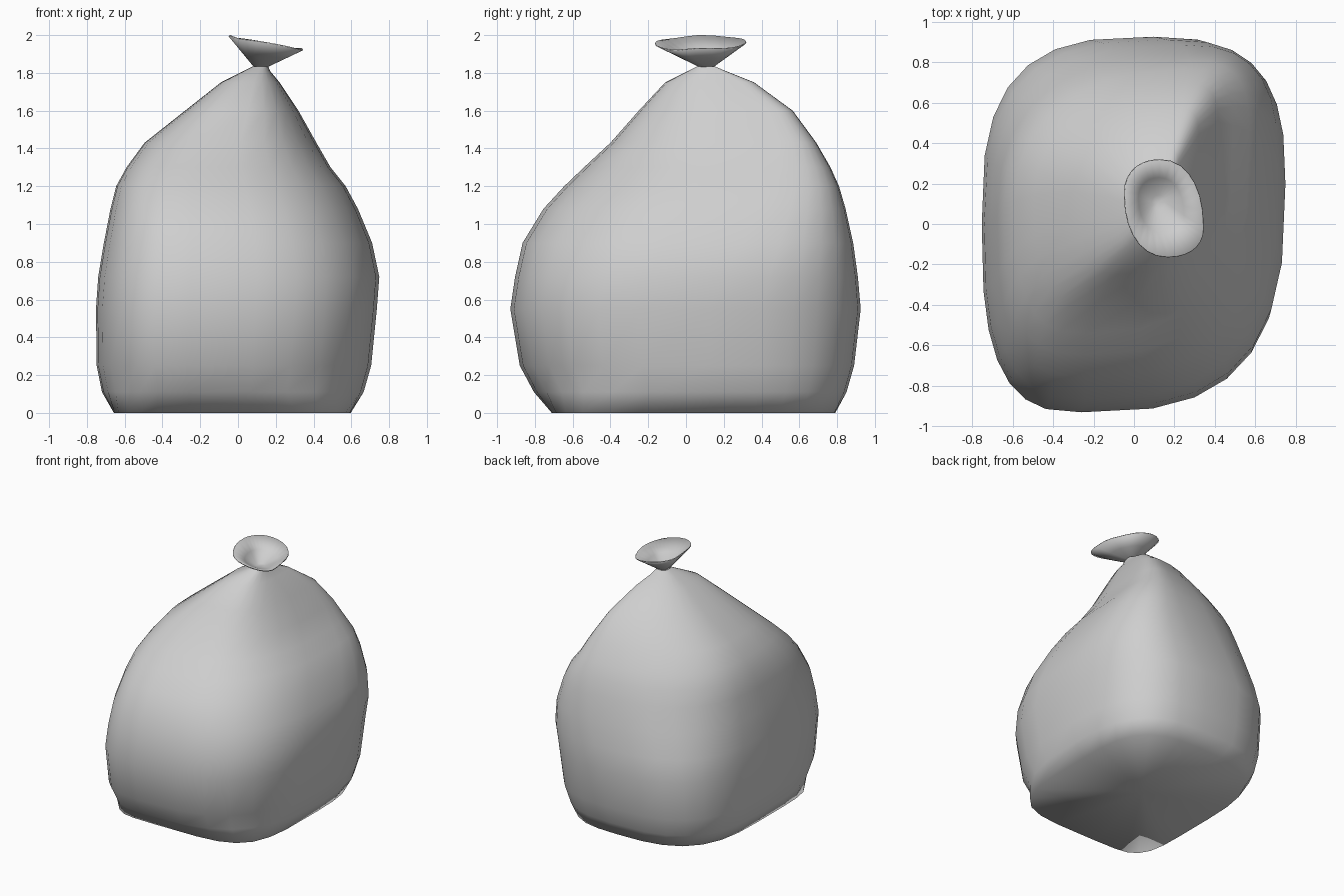
import bpy, bmesh
from math import sin, cos, pi
from mathutils import Vector

cube = bpy.data.objects.get("Cube")
if cube:
    bpy.data.objects.remove(cube, do_unlink=True)

grey = bpy.data.materials.new("light_grey_plastic")
grey.use_nodes = True
colour = (0.62, 0.62, 0.62, 1)
grey.diffuse_color = colour
grey.node_tree.nodes["Principled BSDF"].inputs["Base Color"].default_value = colour

STEPS = 7  # points per quarter of a ring


def mix(a, b, t):
    return a + (b - a) * t


def outline(x0, x1, y0, y1, powers, skew, pull=0):
    """Lopsided rounded rectangle: powers square off each corner,
    skew moves the widest points along the sides."""
    east, north, west, south = skew
    ye, yw = mix(y0, y1, east), mix(y0, y1, west)
    xn, xs = mix(x0, x1, north), mix(x0, x1, south)
    quarters = [((x1, ye), (xn, y1)), ((x0, yw), (xn, y1)),
                ((x0, yw), (xs, y0)), ((x1, ye), (xs, y0))]
    mx, my = (x0 + x1) / 2, (y0 + y1) / 2
    points = []
    for q, (side, end) in enumerate(quarters):
        for i in range(STEPS):
            a = i / STEPS * pi / 2
            if q % 2:
                a = pi / 2 - a
            x = mix(end[0], side[0], abs(cos(a)) ** (2 / powers[q]))
            y = mix(side[1], end[1], abs(sin(a)) ** (2 / powers[q]))
            shrink = pull * cos(2 * a) ** 2
            points.append((mix(x, mx, shrink), mix(y, my, shrink)))
    return points


def loft(name, rings):
    """Skin the rings and close the lowest one."""
    bm = bmesh.new()
    loops = [[bm.verts.new(p) for p in ring] for ring in rings]
    n = len(loops[0])
    for low, high in zip(loops, loops[1:]):
        for i in range(n):
            j = (i + 1) % n
            bm.faces.new((low[i], low[j], high[j], high[i]))
    middle = sum((v.co for v in loops[0]), Vector()) / n
    centre = bm.verts.new(middle)
    for i in range(n):
        bm.faces.new((centre, loops[0][(i + 1) % n], loops[0][i]))
    mesh = bpy.data.meshes.new(name)
    bm.to_mesh(mesh)
    bm.free()
    mesh.materials.append(grey)
    for face in mesh.polygons:
        face.use_smooth = True
    obj = bpy.data.objects.new(name, mesh)
    bpy.context.collection.objects.link(obj)
    return obj


# Filled bag: height, then left, right, front and back limits
sections = [
    (0, -.69, .63, -.75, .83),
    (.11, -.72, .665, -.805, .85),
    (.25, -.748, .705, -.88, .89),
    (.55, -.752, .735, -.93, .925),
    (.72, -.74, .748, -.905, .91),
    (.9, -.71, .71, -.865, .885),
    (1.08, -.675, .635, -.755, .845),
    (1.2, -.645, .57, -.645, .81),
    (1.3, -.59, .49, -.54, .765),
    (1.43, -.495, .415, -.4, .69),
    (1.6, -.28, .32, -.25, .565),
    (1.75, -.09, .22, -.11, .36),
    (1.81, .03, .17, .01, .21),
    (1.835, .08, .16, .06, .15),
]
# Corner squareness: back left, back right, front right, front left
floor_corners = (2.5, 2.5, 3.6, 3.7)
belly_corners = (2.8, 3, 2.9, 2.9)
shoulder_corners = (2.8, 1.95, 3, 2.8)
body = []
for z, *limits in sections:
    lean = min(max((z - .6) / .9, 0), 1)
    skew = (mix(.57, .85, lean), mix(.57, .85, lean), .5, .33)
    powers = [mix(a, b, lean) for a, b in zip(belly_corners, shoulder_corners)]
    on_floor = z == 0
    ring = outline(*limits, floor_corners if on_floor else powers, skew,
                   .05 if on_floor else 0)
    body.append([(x, y, z) for x, y in ring])
loft("bag_body", body)

# Gathered mouth: tilted thin funnel flaring out of the neck
neck = outline(.085, .155, .07, .145, (2,) * 4, (.5,) * 4)
rim = outline(-.05, .345, -.165, .32, (2.2,) * 4, (.3, .45, .65, .55))
mouth = []
for t in (0, .5, 1):
    ring = []
    for (ax, ay), (bx, by) in zip(neck, rim):
        top = 1.957 - .18 * (bx - .15) + .005 * sin(by * 20)
        ring.append((mix(ax, bx, t), mix(ay, by, t), mix(1.83, top, t)))
    mouth.append(ring)
funnel = loft("bag_mouth", mouth)
wall = funnel.modifiers.new("wall", "SOLIDIFY")
wall.thickness = .006
